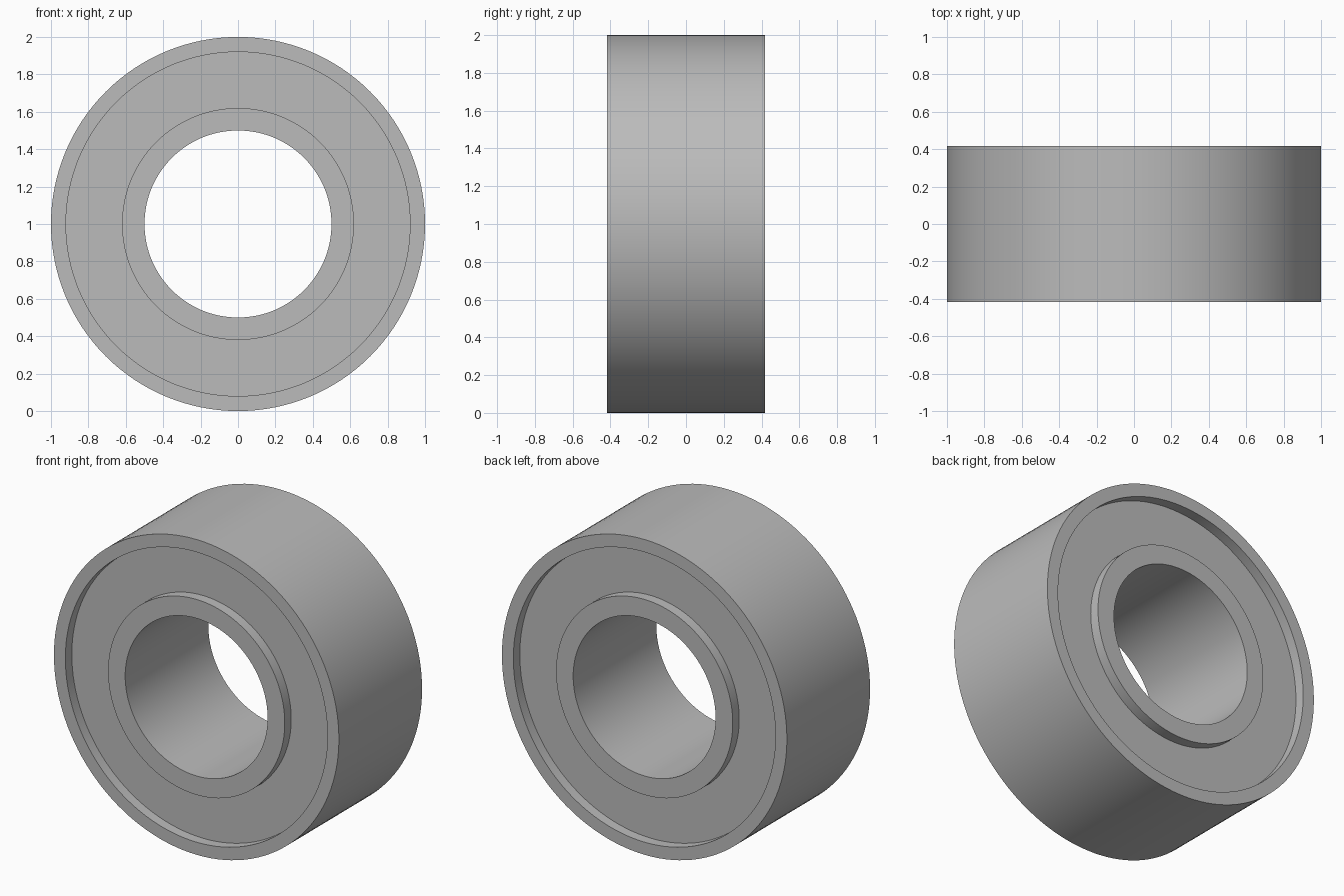
import bpy, bmesh, math

if "Cube" in bpy.data.objects:
    bpy.data.objects.remove(bpy.data.objects["Cube"], do_unlink=True)

SEGMENTS = 128
HALF = 0.417      # half the bearing width
RECESS = 0.065    # depth of the shields below the ring faces

steel = bpy.data.materials.new("steel grey")
steel.use_nodes = True
GREY = (0.5, 0.5, 0.5, 1)
steel.diffuse_color = GREY
steel.node_tree.nodes["Principled BSDF"].inputs["Base Color"].default_value = GREY


def ring(name, profile):
    """Spin a closed (radius, y) profile around the y axis at z = 1."""
    bm = bmesh.new()
    verts = [bm.verts.new((r, y, 1)) for r, y in profile]
    edges = [bm.edges.new((v, verts[i - 1])) for i, v in enumerate(verts)]
    bmesh.ops.spin(bm, geom=verts + edges, cent=(0, 0, 1), axis=(0, 1, 0),
                   angle=math.tau, steps=SEGMENTS, use_merge=True)
    bmesh.ops.remove_doubles(bm, verts=bm.verts, dist=1e-5)
    bmesh.ops.recalc_face_normals(bm, faces=bm.faces)
    mesh = bpy.data.meshes.new(name)
    bm.to_mesh(mesh)
    bm.free()
    mesh.materials.append(steel)
    obj = bpy.data.objects.new(name, mesh)
    bpy.context.collection.objects.link(obj)
    bpy.ops.object.select_all(action="DESELECT")
    obj.select_set(True)
    bpy.context.view_layer.objects.active = obj
    bpy.ops.object.shade_smooth_by_angle(angle=math.radians(30))


def box_profile(inner, outer, half):
    return [(inner, -half), (outer, -half), (outer, half), (inner, half)]


# Races stand proud of the recessed shield between them
ring("outer_race", box_profile(0.92, 1.0, HALF))
ring("inner_race", box_profile(0.5, 0.62, HALF))
ring("shield", box_profile(0.62, 0.92, HALF - RECESS))
